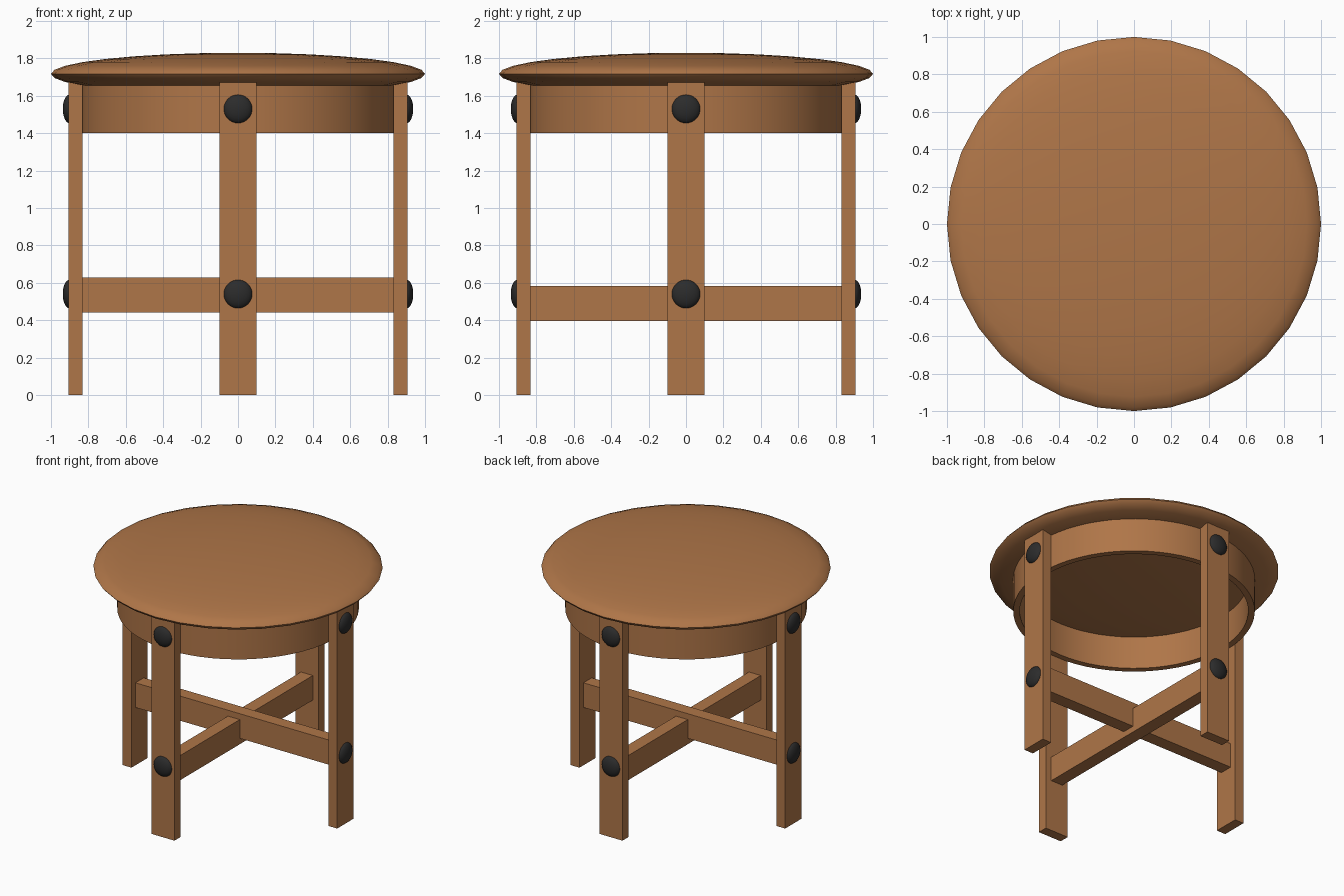
import bpy, bmesh
from math import cos, sin, pi, radians
from mathutils import Matrix

if "Cube" in bpy.data.objects:
    bpy.data.objects.remove(bpy.data.objects["Cube"])


def material(name, color):
    m = bpy.data.materials.new(name)
    m.diffuse_color = color
    m.use_nodes = True
    m.node_tree.nodes["Principled BSDF"].inputs["Base Color"].default_value = m.diffuse_color
    return m


WOOD = material("wood", (0.43, 0.18, 0.065, 1))
IRON = material("dark_iron", (0.025, 0.025, 0.025, 1))


def finish(name, bm, mat, smooth=False):
    bmesh.ops.recalc_face_normals(bm, faces=bm.faces)
    me = bpy.data.meshes.new(name)
    bm.to_mesh(me)
    bm.free()
    me.materials.append(mat)
    ob = bpy.data.objects.new(name, me)
    bpy.context.collection.objects.link(ob)
    if smooth:
        bpy.ops.object.select_all(action='DESELECT')
        ob.select_set(True)
        bpy.context.view_layer.objects.active = ob
        bpy.ops.object.shade_smooth_by_angle(angle=radians(40))
    return ob


def box(name, center, size, turn=0):
    bm = bmesh.new()
    mat = (Matrix.Rotation(turn, 4, 'Z') @ Matrix.Translation(center)
           @ Matrix.Diagonal((*size, 1)))
    bmesh.ops.create_cube(bm, size=1, matrix=mat)
    return finish(name, bm, WOOD)


def ellipsoid(name, center, radii, mat, segs, rings, turn=0, tilt=0):
    bm = bmesh.new()
    m = (Matrix.Rotation(turn, 4, 'Z') @ Matrix.Translation(center)
         @ Matrix.Rotation(tilt, 4, 'Y') @ Matrix.Diagonal((*radii, 1)))
    bmesh.ops.create_uvsphere(bm, u_segments=segs, v_segments=rings, radius=1, matrix=m)
    return finish(name, bm, mat, True)


# Domed seat
ellipsoid("seat", (0, 0, 1.717), (1, 1, 0.113), WOOD, 32, 16)

# Open apron ring under the seat
bm = bmesh.new()
N = 64
profile = [(0.835, 1.40), (0.835, 1.68), (0.79, 1.68), (0.79, 1.40)]
loops = [[bm.verts.new((r * cos(2 * pi * i / N), r * sin(2 * pi * i / N), z))
          for i in range(N)] for r, z in profile]
for k in range(4):
    a, b = loops[k], loops[(k + 1) % 4]
    for i in range(N):
        j = (i + 1) % N
        bm.faces.new((a[i], a[j], b[j], b[i]))
finish("apron", bm, WOOD, True)

# Four legs, each with two domed bolts
for i, side in enumerate(("right", "back", "left", "front")):
    turn = i * pi / 2
    box(side + "_leg", (0.868, 0, 0.8365), (0.075, 0.196, 1.673), turn)
    for level, z in (("upper", 1.53), ("lower", 0.54)):
        ellipsoid(f"{side}_{level}_bolt", (0.9, 0, z), (0.077, 0.077, 0.037),
                  IRON, 32, 16, turn, pi / 2)

# Crossed stretchers at slightly different heights
box("side_stretcher", (0, 0, 0.535), (1.67, 0.1, 0.188))
box("front_back_stretcher", (0, 0, 0.49), (1.67, 0.1, 0.188), pi / 2)
